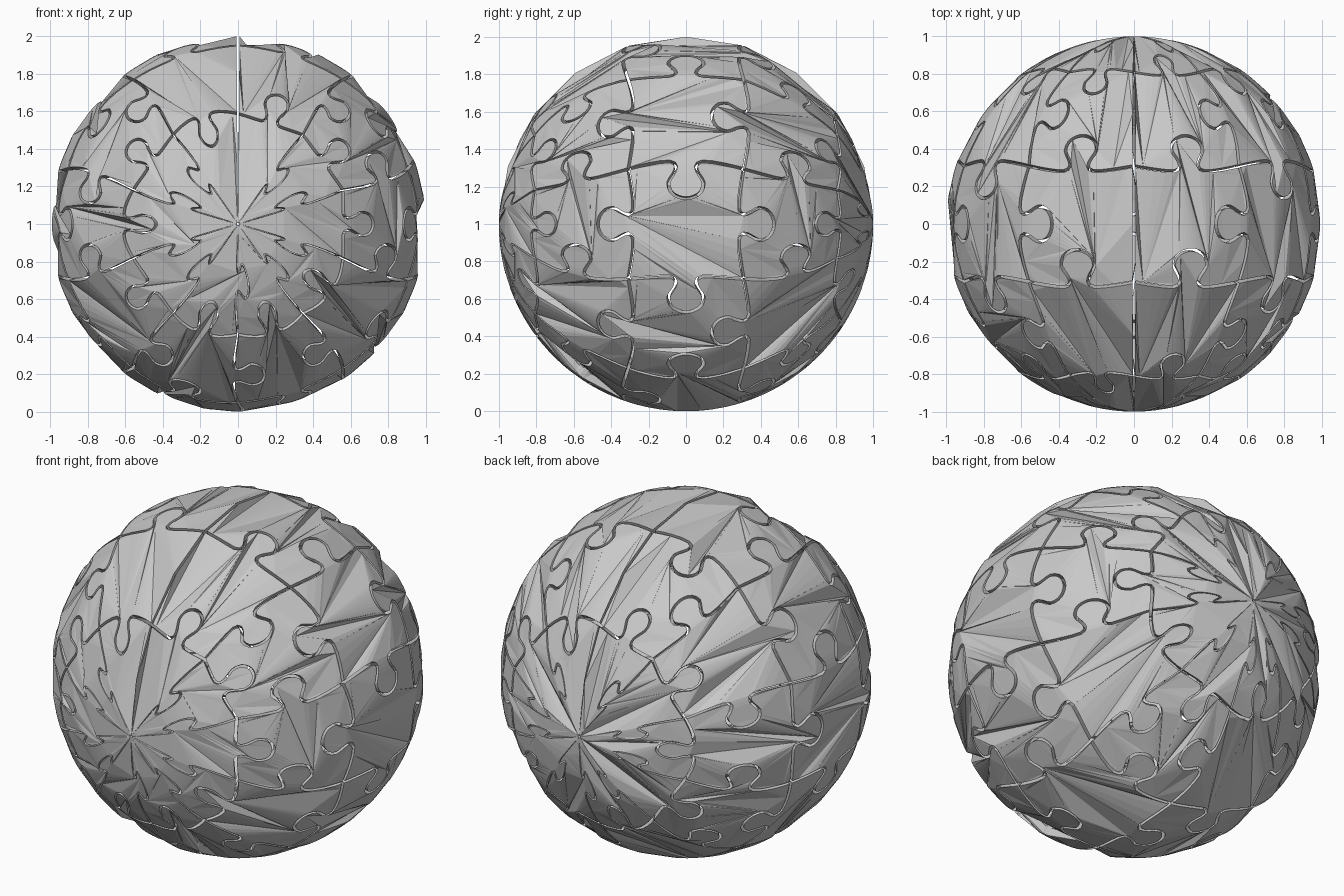
import bpy, bmesh
from math import sin, cos, radians
from mathutils import Vector

cube = bpy.data.objects.get("Cube")
if cube:
    bpy.data.objects.remove(cube)

COLS, ROWS, STEP = 10, 5, 36      # cells around and along the y axis, degrees per cell
GAP, INNER = 0.013, 0.955         # half gap in cell units, inner radius

# Knob direction of every edge: "+" bulges to the next row or column
ROW_LINES = ["+++---+-+-", "+---+-+--+", "+-+-+-+--+", "+--+-+-+--"]
COLUMN_LINES = ["+-+--+-+-", "+--+--+--", "-++-+--++", "---+-++-+", "-+-++-+-+"]

# Half of the knob profile: distance along the edge, height off it
HALF = [(0, 0), (.18, -.03), (.36, -.045), (.415, 0), (.39, .07),
        (.35, .14), (.37, .22), (.43, .265), (.5, .28)]


def smooth(points, cuts=2):
    """Catmull-Rom curve through the points."""
    p = [Vector(q) for q in points]
    p = [p[0]] + p + [p[-1]]
    out = []
    for a, b, c, d in zip(p, p[1:], p[2:], p[3:]):
        for n in range(cuts):
            t = n / cuts
            out.append(0.5 * (2 * b + (c - a) * t + (2 * a - 5 * b + 4 * c - d) * t ** 2
                              + (3 * b - a - 3 * c + d) * t ** 3))
    return out + [p[-1]]


KNOB = smooth(HALF + [(1 - t, h) for t, h in reversed(HALF[:-1])])
STRAIGHT = [Vector((t, 0)) for t in (0, .5, 1)]
SIGN = {"+": 1, "-": -1}


def row_edge(col, line):
    if line in (0, ROWS):
        return [Vector((col + p.x, line)) for p in STRAIGHT]
    s = SIGN[ROW_LINES[line - 1][col]]
    return [Vector((col + p.x, line + s * p.y)) for p in KNOB]


def column_edge(line, row):
    if line in (0, COLS):
        return [Vector((line, row + p.x)) for p in STRAIGHT]
    s = SIGN[COLUMN_LINES[row][line - 1]]
    return [Vector((line + s * p.y, row + p.x)) for p in KNOB]


def inset(loop):
    """Move a counter-clockwise outline inwards by the gap."""
    out = []
    for i, p in enumerate(loop):
        a = (p - loop[i - 1]).normalized()
        b = (loop[(i + 1) % len(loop)] - p).normalized()
        na, nb = Vector((-a.y, a.x)), Vector((-b.y, b.x))
        n = (na + nb).normalized()
        out.append(p + n * GAP / max(n.dot(na), 0.5))
    return out


def wrap(p):
    """Map column, row and radius onto the sphere."""
    lon, lat = radians(90 - STEP * p.x), radians(-90 + STEP * p.y)
    return Vector((cos(lon) * cos(lat) * p.z, sin(lat) * p.z, 1 + sin(lon) * cos(lat) * p.z))


grey = bpy.data.materials.new("light_grey")
grey.use_nodes = True
colour = (0.58, 0.58, 0.58, 1)
grey.diffuse_color = colour
grey.node_tree.nodes["Principled BSDF"].inputs["Base Color"].default_value = colour


def puzzle_piece(col, row):
    # Outline from four shared edges
    outline = (row_edge(col, row)[:-1] + column_edge(col + 1, row)[:-1]
               + row_edge(col, row + 1)[:0:-1] + column_edge(col, row)[:0:-1])
    outline = inset(outline)
    # Flat slab, triangulated, then bent round the sphere
    bm = bmesh.new()
    top = [bm.verts.new((p.x, p.y, 1)) for p in outline]
    low = [bm.verts.new((p.x, p.y, INNER)) for p in outline]
    bm.faces.new(top)
    bm.faces.new(low[::-1])
    for i in range(len(top)):
        bm.faces.new((top[i], top[i - 1], low[i - 1], low[i]))
    bm.normal_update()
    bmesh.ops.triangulate(bm, faces=bm.faces[:], ngon_method='EAR_CLIP')
    for v in bm.verts:
        v.co = wrap(v.co)
    bm.normal_update()
    name = f"puzzle_piece_{row + 1}_{col + 1}"
    mesh = bpy.data.meshes.new(name)
    bm.to_mesh(mesh)
    bm.free()
    mesh.materials.append(grey)
    bpy.context.collection.objects.link(bpy.data.objects.new(name, mesh))


for row in range(ROWS):
    for col in range(COLS):
        puzzle_piece(col, row)
